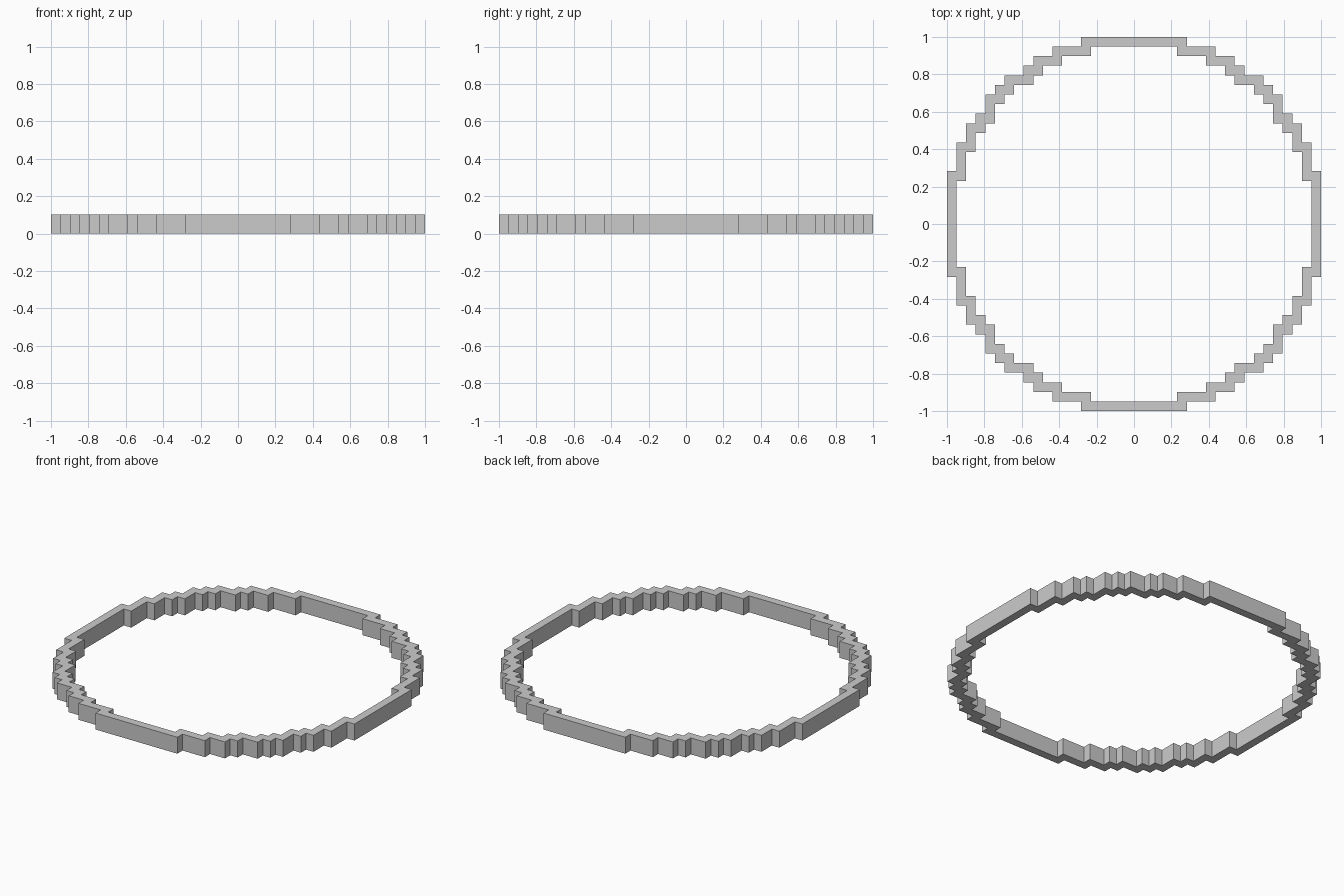
import bpy, bmesh

if "Cube" in bpy.data.objects:
    bpy.data.objects.remove(bpy.data.objects["Cube"])

CELL = 2 / 39          # the ring is a 39-cell-wide stepped circle
HEIGHT = 2 * CELL

# One eighth of the stepped outline (in cells), then mirrored on the diagonal
eighth = []
for i, x in enumerate([5.5, 8.5, 10.5, 11.5, 13.5]):
    eighth += [(x, 19.5 - i), (x, 18.5 - i)]
quarter = eighth + [(14.5, 14.5)] + [(y, x) for x, y in reversed(eighth)]

# Mirror the quarter clockwise around the centre; the inner wall is one cell in
outer, inner = [], []
for sx, sy in [(1, 1), (1, -1), (-1, -1), (-1, 1)]:
    pts = quarter if sx * sy > 0 else quarter[::-1]
    outer += [(sx * x * CELL, sy * y * CELL) for x, y in pts]
    inner += [(sx * (x - 1) * CELL, sy * (y - 1) * CELL) for x, y in pts]

# Stepped ring: top, bottom, outer and inner walls
bm = bmesh.new()
loops = [[bm.verts.new((x, y, z)) for x, y in pts]
         for pts, z in [(outer, 0), (outer, HEIGHT), (inner, HEIGHT), (inner, 0)]]
n = len(outer)
for k in range(4):
    a, b = loops[k], loops[(k + 1) % 4]
    for i in range(n):
        j = (i + 1) % n
        bm.faces.new((a[i], a[j], b[j], b[i]))
bmesh.ops.recalc_face_normals(bm, faces=bm.faces)

mesh = bpy.data.meshes.new("stepped_ring")
bm.to_mesh(mesh)
bm.free()
ring = bpy.data.objects.new("stepped_ring", mesh)
bpy.context.collection.objects.link(ring)
